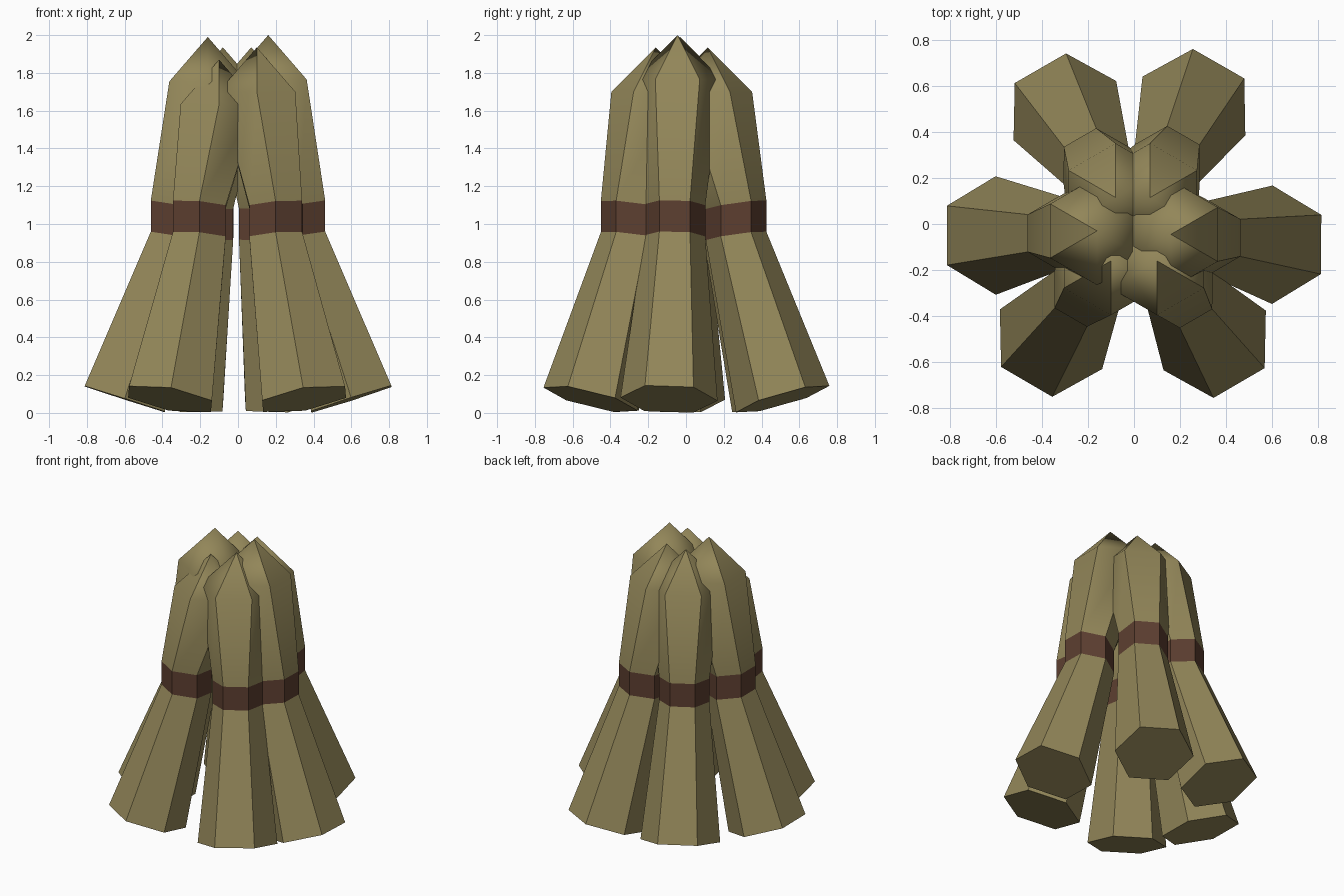
import bpy, bmesh, math
from mathutils import Vector

if "Cube" in bpy.data.objects:
    bpy.data.objects.remove(bpy.data.objects["Cube"])


def material(name, rgb):
    m = bpy.data.materials.new(name)
    m.diffuse_color = (*rgb, 1)
    m.use_nodes = True
    m.node_tree.nodes["Principled BSDF"].inputs["Base Color"].default_value = m.diffuse_color
    return m


STRAW = material("dry straw", (0.29, 0.24, 0.10))
TWINE = material("brown tie", (0.11, 0.05, 0.03))
UP = Vector((0, 0, 1))


def ring(bm, centre, radius, axis):
    """Six-sided ring square to the given axis, with corners on +y and -y."""
    turn = UP.rotation_difference(axis)
    return [bm.verts.new(Vector(centre) + turn @ Vector((radius * math.cos(a), radius * math.sin(a), 0)))
            for a in (math.radians(30 + 60 * i) for i in range(6))]


def sheaf(name, foot, waist, tip):
    foot, tip = Vector((*foot, 0.073)), Vector(tip)
    low, high = Vector((*waist, 0.937)), Vector((*waist, 1.102))
    lean = (low - foot).normalized()
    mid = (lean + UP).normalized()
    bm = bmesh.new()
    rings = [ring(bm, foot, 0.257, lean),
             ring(bm, low, 0.162, mid),
             ring(bm, high, 0.162, mid),
             ring(bm, tip - Vector((0, 0, 0.235)), 0.235, UP)]
    bm.faces.new(rings[0][::-1])
    # stalks, tie band, and swelling head
    for level in range(3):
        a, b = rings[level], rings[level + 1]
        for i in range(6):
            j = (i + 1) % 6
            f = bm.faces.new((a[i], a[j], b[j], b[i]))
            f.material_index = int(level == 1)
    # pointed top
    apex = bm.verts.new(tip)
    for i in range(6):
        bm.faces.new((rings[3][i], rings[3][(i + 1) % 6], apex))
    # flat sides; only the shoulder and inner roof edges stay soft
    out = (foot - low).to_2d().normalized()
    bm.normal_update()
    for f in bm.faces:
        f.smooth = True
    for e in bm.edges:
        e.smooth = False
        if all(v in rings[3] for v in e.verts):
            e.smooth = True
        elif apex in e.verts:
            d = (e.other_vert(apex).co - tip).to_2d().normalized()
            e.smooth = d.dot(out) < 0.5
    me = bpy.data.meshes.new(name)
    bm.to_mesh(me)
    bm.free()
    me.materials.append(STRAW)
    me.materials.append(TWINE)
    ob = bpy.data.objects.new(name, me)
    bpy.context.collection.objects.link(ob)


# name, foot centre, waist centre, tip
sheaf("right_sheaf", (0.60, -0.09), (0.323, -0.06), (0.16, -0.045, 2.0))
sheaf("left_sheaf", (-0.60, -0.05), (-0.323, -0.04), (-0.16, -0.03, 1.99))
sheaf("back_right_sheaf", (0.26, 0.512), (0.145, 0.265), (0.07, 0.115, 1.935))
sheaf("back_left_sheaf", (-0.30, 0.492), (-0.165, 0.255), (-0.08, 0.115, 1.935))
sheaf("front_right_sheaf", (0.35, -0.505), (0.20, -0.29), (0.10, -0.16, 1.935))
sheaf("front_left_sheaf", (-0.36, -0.50), (-0.205, -0.285), (-0.10, -0.16, 1.87))
